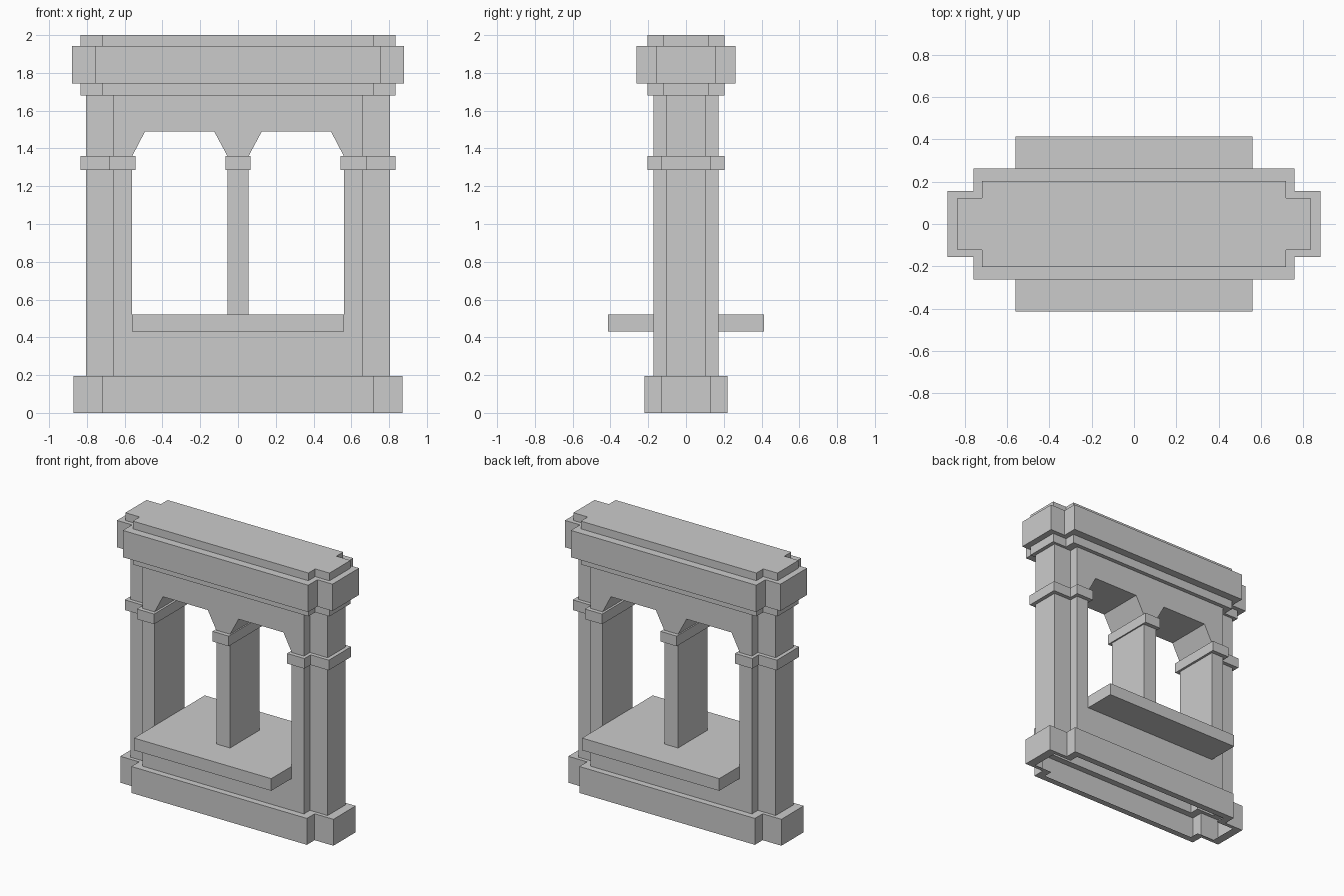
import bpy, bmesh

if "Cube" in bpy.data.objects:
    bpy.data.objects.remove(bpy.data.objects["Cube"])


def make_object(name, bm):
    mesh = bpy.data.meshes.new(name)
    bm.to_mesh(mesh)
    bm.free()
    obj = bpy.data.objects.new(name, mesh)
    bpy.context.collection.objects.link(obj)
    return obj


def loft(name, rings, cap_top=False, cap_bottom=False):
    """Skin a list of (counter-clockwise outline, z) rings."""
    bm = bmesh.new()
    loops = [[bm.verts.new((x, y, z)) for x, y in pts] for pts, z in rings]
    for a, b in zip(loops, loops[1:]):
        n = len(a)
        for i in range(n):
            j = (i + 1) % n
            bm.faces.new((a[i], a[j], b[j], b[i]))
    if cap_top:
        bm.faces.new(loops[-1])
    if cap_bottom:
        bm.faces.new(loops[0][::-1])
    return make_object(name, bm)


def rect(x, y):
    return [(x, -y), (x, y), (-x, y), (-x, -y)]


def cross(x_end, x_step, y_side, y_end):
    q = [(x_end, y_end), (x_step, y_end), (x_step, y_side)]
    right = [(x, -y) for x, y in q[::-1]] + q
    return right + [(-x, -y) for x, y in right]


def side_pier(x_in, x_step, x_end, y_side, y_end, s):
    q = [(x_end, y_end), (x_step, y_end), (x_step, y_side), (x_in, y_side)]
    pts = [(s * x, -y) for x, y in q[::-1]] + [(s * x, y) for x, y in q]
    return pts if s > 0 else pts[::-1]


WALL = cross(0.805, 0.66, 0.173, 0.103)
BASE = cross(0.87, 0.717, 0.22, 0.13)
TRIM = cross(0.833, 0.717, 0.203, 0.123)
SLAB = cross(0.88, 0.757, 0.262, 0.155)

# Base plinth, open underneath
loft("base", [(WALL, 0), (BASE, 0), (BASE, 0.195), (WALL, 0.195)])

# Stepped cornice
loft("cornice", [(WALL, 1.68), (TRIM, 1.68), (TRIM, 1.745), (SLAB, 1.745),
                 (SLAB, 1.943), (TRIM, 1.943), (TRIM, 2.0)], cap_top=True)

# Wall with its twin window openings
wall = loft("wall", [(WALL, 0.195), (WALL, 1.68)], True, True)
half = [(0.56, 0.43), (0.56, 1.36), (0.492, 1.49), (0.126, 1.49),
        (0.056, 1.36), (0.056, 0.52)]
profile = half + [(-x, z) for x, z in half[::-1]]
bm = bmesh.new()
face = bm.faces.new([bm.verts.new((x, -0.5, z)) for x, z in profile])
out = bmesh.ops.extrude_face_region(bm, geom=[face])
for v in out["geom"]:
    if isinstance(v, bmesh.types.BMVert):
        v.co.y = 0.5
bmesh.ops.recalc_face_normals(bm, faces=bm.faces)
cutter = make_object("opening_cutter", bm)
cutter.hide_render = True
mod = wall.modifiers.new("openings", "BOOLEAN")
mod.operation = "DIFFERENCE"
mod.solver = "EXACT"
mod.object = cutter
bpy.context.view_layer.objects.active = wall
bpy.ops.object.modifier_apply(modifier=mod.name)
bpy.data.objects.remove(cutter)

# Drop the hidden level faces so the wall stays a hollow shell
bm = bmesh.new()
bm.from_mesh(wall.data)
hidden = [f for f in bm.faces if abs(f.normal.z) > 0.99
          and not 1.4 < f.calc_center_median().z < 1.6]
bmesh.ops.delete(bm, geom=hidden, context="FACES")
bm.to_mesh(wall.data)
bm.free()

# Sill shelf running through the wall
loft("sill", [(rect(0.56, 0.173), 0.43), (rect(0.56, 0.412), 0.43),
              (rect(0.56, 0.412), 0.52)], cap_top=True)


# Collars at the arch springing
def collar(name, inner, outer):
    loft(name, [(inner, 1.285), (outer, 1.285), (outer, 1.36), (inner, 1.36)])


collar("middle_collar", rect(0.056, 0.173), rect(0.066, 0.203))
for s, side in ((-1, "left"), (1, "right")):
    collar(side + "_collar", side_pier(0.56, 0.66, 0.805, 0.173, 0.103, s),
           side_pier(0.543, 0.684, 0.833, 0.203, 0.131, s))
